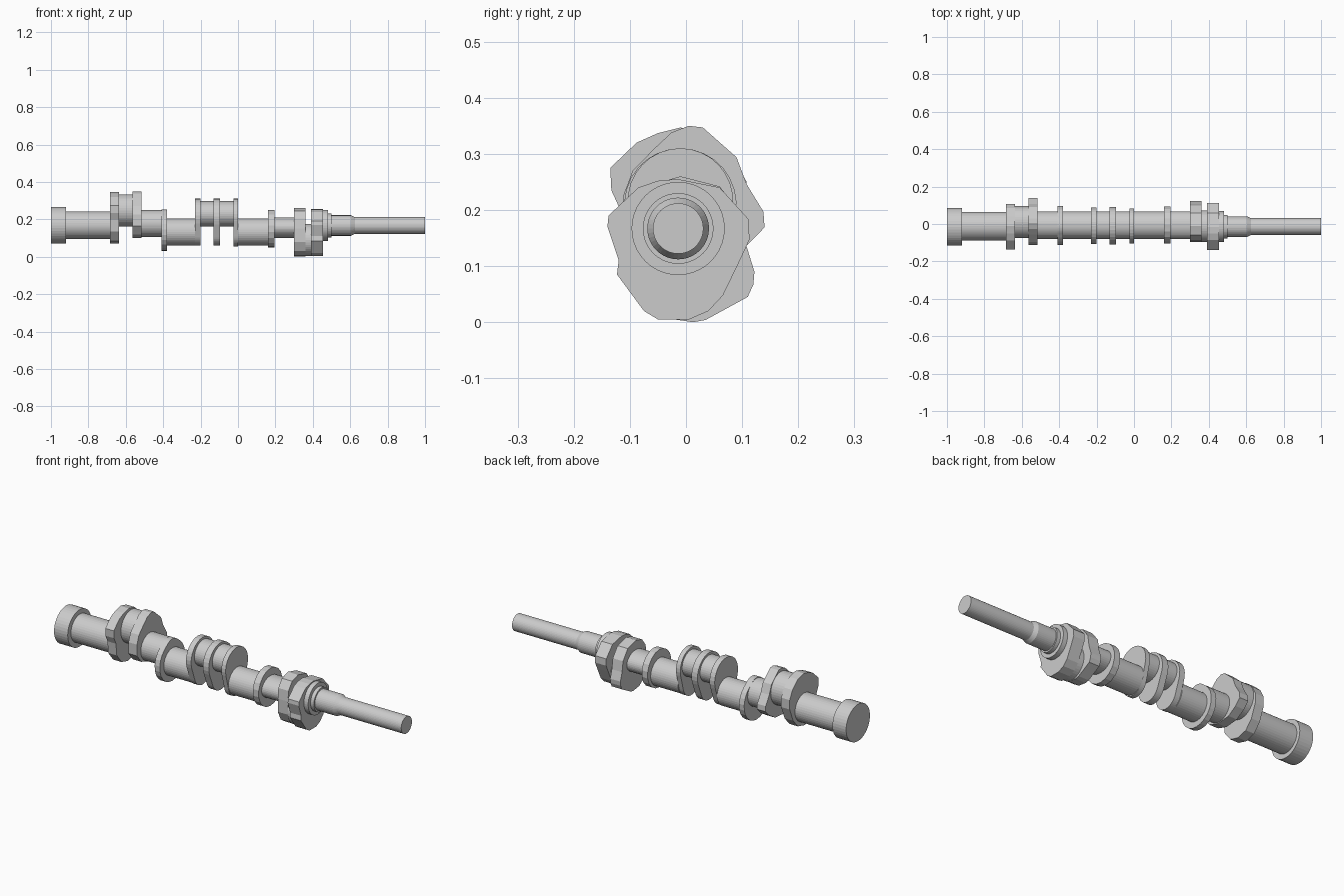
import bpy, bmesh, math

CY, CZ = -0.012, 0.167   # main shaft axis


def loft(name, sections):
    """Solid along x from sections of (x, outline), outline = list of (y, z)."""
    bm = bmesh.new()
    rings = [[bm.verts.new((x, y, z)) for y, z in pts] for x, pts in sections]
    n = len(rings[0])
    bm.faces.new(rings[0])
    bm.faces.new(rings[-1])
    for a, b in zip(rings, rings[1:]):
        for i in range(n):
            j = (i + 1) % n
            bm.faces.new((a[i], a[j], b[j], b[i]))
    bmesh.ops.recalc_face_normals(bm, faces=bm.faces)
    me = bpy.data.meshes.new(name)
    bm.to_mesh(me)
    bm.free()
    ob = bpy.data.objects.new(name, me)
    bpy.context.collection.objects.link(ob)
    return ob


def circle(cy, cz, ry, rz=None, n=40):
    rz = rz or ry
    return [(cy + ry * math.cos(2 * math.pi * i / n),
             cz + rz * math.sin(2 * math.pi * i / n)) for i in range(n)]


def teardrop(cy, z_top, r_top, z_low, r_low, n=18):
    """Outline hugging an upper and a lower circle."""
    a = math.asin((r_low - r_top) / (z_top - z_low))
    pts = []
    for cz, r, t0, t1 in ((z_top, r_top, a, math.pi - a),
                          (z_low, r_low, math.pi - a, 2 * math.pi + a)):
        for i in range(n + 1):
            t = t0 + (t1 - t0) * i / n
            pts.append((cy + r * math.cos(t), cz + r * math.sin(t)))
    return pts


# End flange and journals: name, x0, x1, centre y, centre z, radius y, radius z
for name, x0, x1, cy, cz, ry, rz in (
    ("end_flange", -1.0, -0.92, -0.015, 0.168, 0.1, 0.098),
    ("rear_journal", -0.92, -0.685, CY, 0.168, 0.076, 0.074),
    ("rear_crankpin", -0.635, -0.565, 0.01, 0.247, 0.086, 0.086),
    ("second_journal", -0.515, -0.405, -0.006, 0.177, 0.074, 0.072),
    ("lower_pin_rear", -0.38, -0.23, -0.006, 0.133, 0.074, 0.072),
    ("upper_pin_rear", -0.20, -0.13, -0.006, 0.229, 0.074, 0.068),
    ("upper_pin_front", -0.095, -0.025, -0.006, 0.229, 0.074, 0.068),
    ("lower_pin_front", 0.0, 0.16, -0.006, 0.133, 0.074, 0.072),
    ("front_journal", 0.195, 0.30, -0.006, 0.156, 0.074, 0.055),
    ("front_crankpin", 0.36, 0.39, CY, 0.09, 0.085, 0.085),
):
    loft(name, [(x0, circle(cy, cz, ry, rz)), (x1, circle(cy, cz, ry, rz))])

# Thin webs: lower throws, then upper throws
for name, x0, x1, outline in (
    ("lower_web_rear", -0.41, -0.38, teardrop(-0.008, 0.185, 0.067, 0.136, 0.106)),
    ("upper_web_rear", -0.23, -0.20, teardrop(-0.01, 0.212, 0.098, 0.13, 0.07)),
    ("upper_web_middle", -0.13, -0.095, teardrop(-0.01, 0.21, 0.1, 0.13, 0.07)),
    ("upper_web_front", -0.025, 0.0, teardrop(-0.01, 0.216, 0.094, 0.126, 0.07)),
    ("lower_web_front", 0.16, 0.195, teardrop(-0.006, 0.18, 0.07, 0.15, 0.1)),
):
    loft(name, [(x0, outline), (x1, outline)])

# Thick counterweight webs
for name, x0, x1, outline in (
    ("counterweight_a", -0.685, -0.635,
     [(-.01, .347), (-.05, .337), (-.088, .32), (-.135, .275), (-.133, .235),
      (-.117, .2), (-.11, .135), (-.07, .085), (-.015, .07), (.04, .085),
      (.08, .13), (.108, .2), (.108, .25), (.085, .295), (.04, .335)]),
    ("counterweight_b", -0.565, -0.515,
     [(.005, .35), (.03, .347), (.09, .294), (.108, .246), (.138, .197),
      (.14, .169), (.11, .138), (.06, .107), (-.015, .1), (-.075, .12),
      (-.112, .165), (-.112, .225), (-.095, .27), (-.056, .31), (-.026, .338)]),
    ("counterweight_c", 0.30, 0.36,
     [(-.01, .26), (-.06, .245), (-.09, .205), (-.095, .15), (-.094, .08),
      (-.07, .03), (-.035, .007), (.013, 0), (.035, .004), (.11, .045),
      (.12, .067), (.122, .09), (.108, .135), (.1, .19), (.06, .242)]),
    ("counterweight_d", 0.39, 0.455,
     [(-.015, .255), (-.05, .252), (-.085, .24), (-.138, .19), (-.14, .17),
      (-.12, .11), (-.123, .085), (-.075, .02), (-.05, .005), (.006, .005),
      (.04, .02), (.066, .048), (.096, .11), (.113, .147), (.112, .183), (.06, .24)]),
):
    loft(name, [(x0, outline), (x1, outline)])

# Stepped nose shaft with a short taper
loft("nose_shaft", [(x, circle(-0.014, CZ, r)) for x, r in (
    (0.455, 0.083), (0.48, 0.083), (0.48, 0.063), (0.50, 0.063), (0.50, 0.055),
    (0.605, 0.055), (0.625, 0.045), (1.0, 0.045))])
